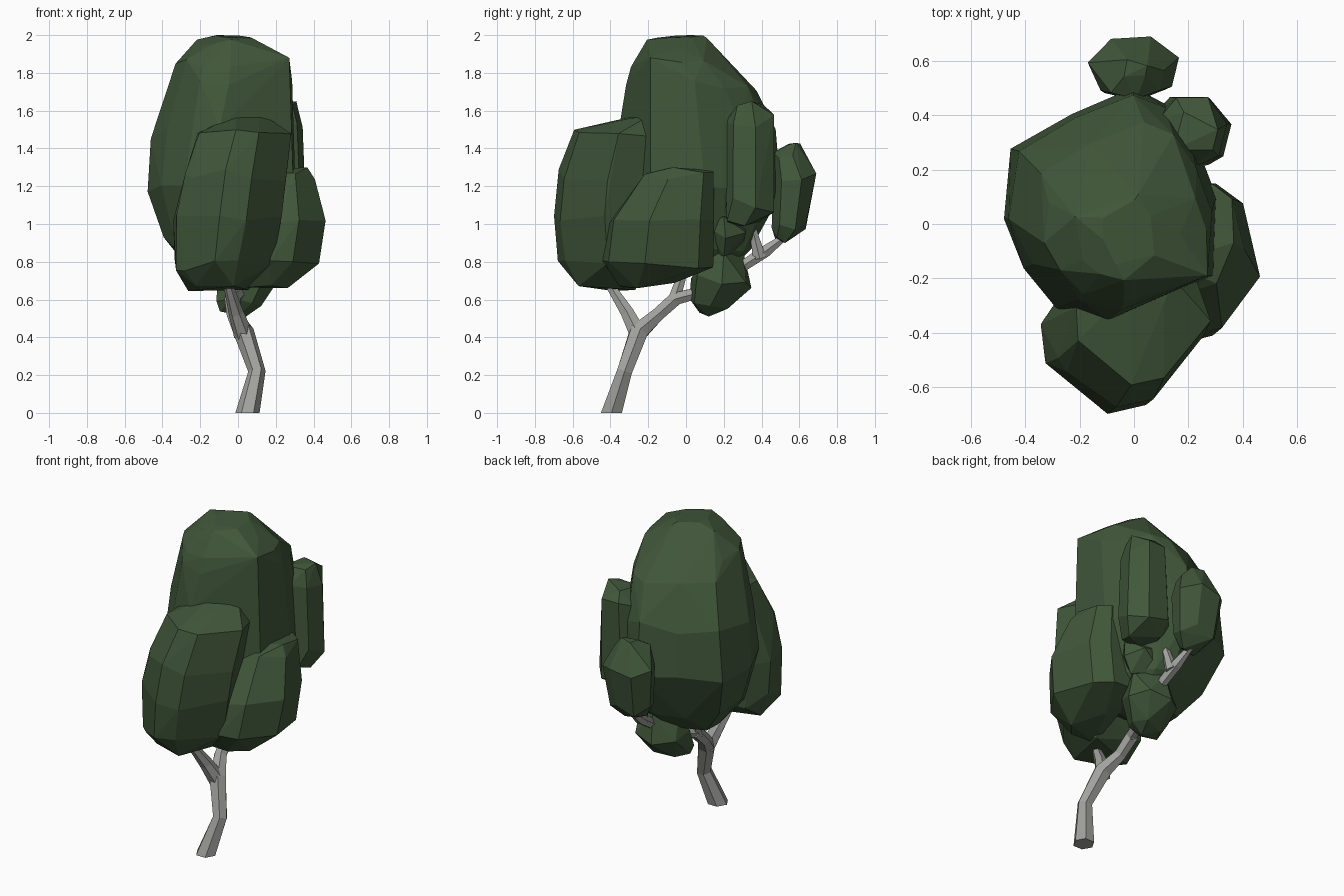
import bpy, bmesh, math, random
from mathutils import Vector

if "Cube" in bpy.data.objects:
    bpy.data.objects.remove(bpy.data.objects["Cube"])

random.seed(7)


def material(name, col):
    m = bpy.data.materials.new(name)
    m.diffuse_color = (*col, 1)
    m.use_nodes = True
    m.node_tree.nodes["Principled BSDF"].inputs["Base Color"].default_value = m.diffuse_color
    return m


green = material("leaf_green", (0.052, 0.095, 0.042))
bark = material("bark_grey", (0.36, 0.36, 0.34))


def finish(bm, name, mat):
    bmesh.ops.recalc_face_normals(bm, faces=bm.faces)
    me = bpy.data.meshes.new(name)
    bm.to_mesh(me)
    bm.free()
    me.materials.append(mat)
    ob = bpy.data.objects.new(name, me)
    bpy.context.collection.objects.link(ob)
    return ob


def oval(n, turn=0.0):
    return [(1.04 * math.cos(turn + math.tau * i / n), 1.04 * math.sin(turn + math.tau * i / n))
            for i in range(n)]


def clump(name, outline, rings):
    """Faceted leaf mass: hull around a plan outline scaled per level (z, cx, cy, rx, ry)."""
    bm = bmesh.new()
    for k, (z, cx, cy, rx, ry) in enumerate(rings):
        end = k in (0, len(rings) - 1)
        # coarse, jittered corners give uneven large facets
        for i, (px, py) in enumerate(outline[::2] if end else outline):
            s = random.uniform(0.96, 1.02)
            dz = random.uniform(0, .03) * (-1 if k == 0 else 1) if end else random.uniform(-.04, .04)
            if i == 0 and end:
                dz = 0
            bm.verts.new((cx + rx * s * px, cy + ry * s * py, z + dz))
    bmesh.ops.convex_hull(bm, input=bm.verts)
    loose = [v for v in bm.verts if not v.link_faces]
    bmesh.ops.delete(bm, geom=loose, context='VERTS')
    bmesh.ops.dissolve_limit(bm, angle_limit=math.radians(4), verts=bm.verts, edges=bm.edges)
    return finish(bm, name, green)


def limb(name, pts, sides=6):
    """Tapered six-sided branch through points (x, y, z, radius)."""
    bm = bmesh.new()
    P = [Vector(p[:3]) for p in pts]
    prev = None
    for i, p in enumerate(P):
        d = (P[min(i + 1, len(P) - 1)] - P[max(i - 1, 0)]).normalized()
        if p.z == 0:
            d = Vector((0, 0, 1))
        u = (Vector((1, 0, 0)) - d * d.x).normalized()
        w = d.cross(u)
        ring = [bm.verts.new(p + pts[i][3] * (u * math.cos(math.tau * j / sides)
                + w * math.sin(math.tau * j / sides))) for j in range(sides)]
        if prev:
            for j in range(sides):
                n = (j + 1) % sides
                bm.faces.new((prev[j], prev[n], ring[n], ring[j]))
        else:
            bm.faces.new(ring[::-1])
        prev = ring
    bm.faces.new(prev)
    return finish(bm, name, bark)


# crown
crown_plan = [(-.95, .49), (-.36, .79), (.23, 1), (.56, .88), (.82, .53), (.98, .07),
              (.98, -.6), (-.03, -1), (-.49, -.86), (-.79, -.53), (-1, -.12)]
clump("main_crown", crown_plan, [
    (2.00, -.02, -.04, .10, .13), (1.95, -.03, -.05, .20, .16),
    (1.85, -.03, -.04, .31, .25), (1.72, -.04, .02, .33, .35),
    (1.48, -.085, .07, .37, .42), (1.18, -.09, .07, .395, .435),
    (0.89, -.08, .03, .31, .32), (0.73, -.06, .03, .18, .18)])

# front lobe, leaning back to a ridge at its top right
front_plan = [(-1, .3), (-.95, -.27), (-.8, -.47), (-.16, -1), (.32, -.88),
              (1, .06), (.75, 1), (-.7, .8)]
clump("front_clump", front_plan, [
    (1.58, .08, -.25, .09, .05), (1.46, .03, -.37, .25, .22),
    (1.25, -.02, -.43, .28, .24), (1.02, -.05, -.445, .29, .25),
    (0.78, -.08, -.43, .26, .245), (0.645, -.08, -.43, .18, .16)])

# right side
right_plan = [(1, -.23), (.67, .72), (.2, 1), (-.76, 1), (-1, -.7), (-.3, -1), (.3, -.88)]
clump("right_clump", right_plan, [
    (1.30, .25, -.03, .12, .17), (1.24, .26, -.05, .15, .20),
    (1.02, .26, -.13, .21, .285), (0.77, .23, -.15, .20, .295),
    (0.66, .14, -.22, .12, .16)])

# back lumps
clump("back_right_clump", oval(7, .2), [
    (1.65, .22, .33, .09, .09), (1.54, .21, .34, .13, .135),
    (1.10, .20, .34, .16, .135), (0.99, .18, .29, .12, .11)])
clump("under_clump", oval(6), [
    (1.04, .11, .20, .12, .11), (0.96, .11, .21, .14, .12),
    (0.83, .09, .20, .10, .10)])
clump("back_clump", oval(7, .3), [
    (1.43, .00, .57, .05, .04), (1.38, .00, .54, .11, .08),
    (1.24, .00, .575, .165, .12), (1.00, .00, .55, .14, .095),
    (0.90, .00, .51, .07, .05)])
clump("low_clump", oval(7), [
    (0.85, .05, .20, .12, .11), (0.70, .04, .19, .16, .16),
    (0.58, .00, .13, .12, .11), (0.51, -.03, .12, .07, .06)])

# trunk and branches
limb("trunk", [(.05, -.395, 0, .064), (.10, -.325, .22, .046), (.03, -.25, .43, .055),
               (-.02, -.15, .52, .040), (-.03, -.05, .61, .042)])
limb("front_branch", [(.03, -.25, .41, .052), (-.01, -.31, .53, .040), (-.05, -.40, .67, .026)])
limb("centre_branch", [(-.03, -.07, .58, .038), (-.04, -.03, .70, .030), (-.05, 0, .80, .024)])
limb("back_branch", [(-.03, -.07, .60, .038), (.01, .08, .64, .034), (.03, .22, .72, .03),
                     (.04, .32, .79, .034), (.03, .42, .855, .036), (.01, .52, .93, .020)])
limb("back_twig", [(.04, .39, .82, .04), (.05, .365, .92, .028), (.07, .34, 1.03, .020)])
